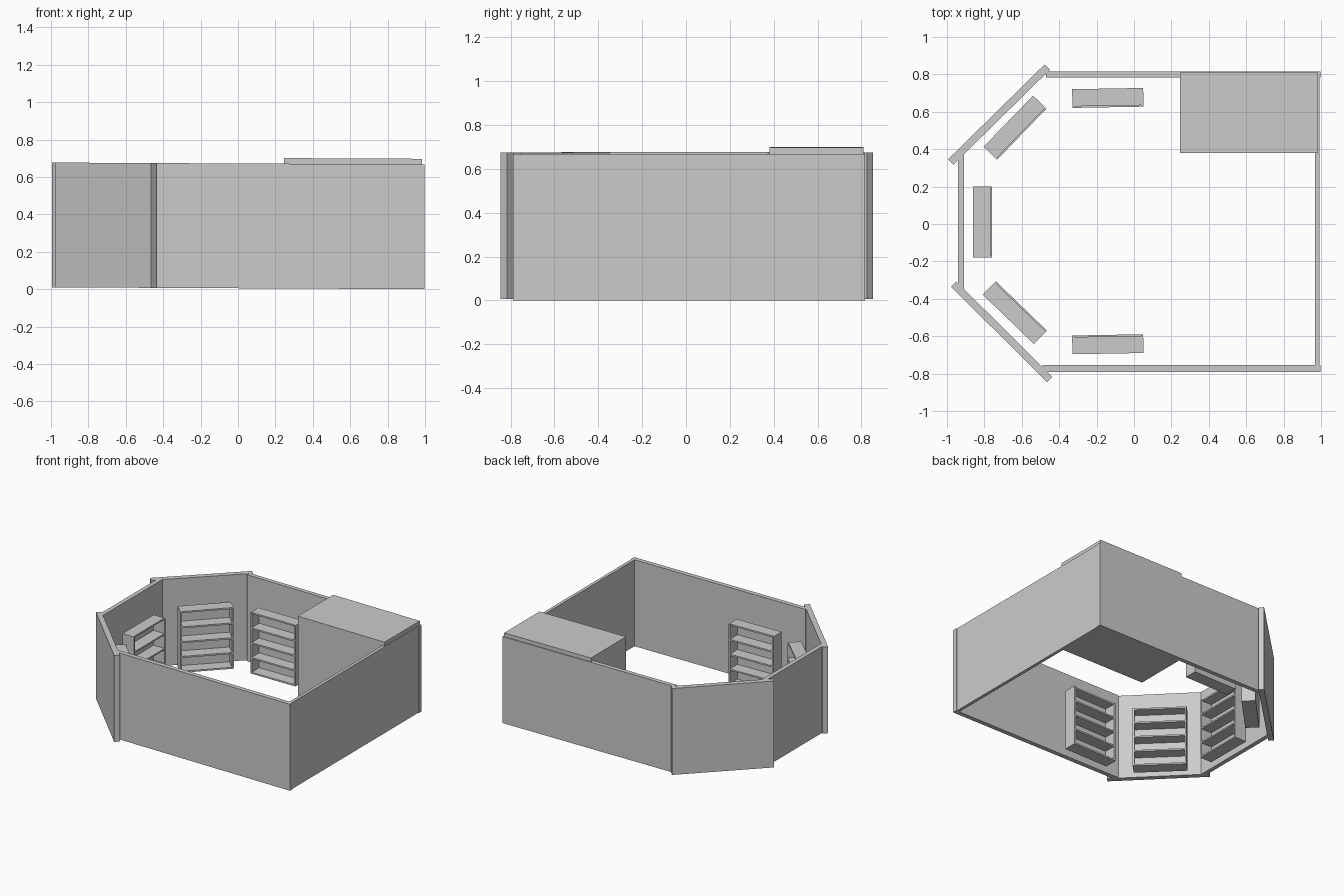
import bpy, bmesh, math
from mathutils import Matrix, Vector

if "Cube" in bpy.data.objects:
    bpy.data.objects.remove(bpy.data.objects["Cube"])

grey = bpy.data.materials.new("plain grey")
grey.diffuse_color = (0.6, 0.6, 0.6, 1)
grey.use_nodes = True
grey.node_tree.nodes["Principled BSDF"].inputs["Base Color"].default_value = grey.diffuse_color


def make(name, boxes, matrix=Matrix()):
    """One object from (min corner, max corner) boxes, placed by a matrix."""
    bm = bmesh.new()
    for lo, hi in boxes:
        lo, hi = Vector(lo), Vector(hi)
        m = Matrix.Translation((lo + hi) / 2) @ Matrix.Diagonal((*(hi - lo), 1))
        bmesh.ops.create_cube(bm, size=1, matrix=matrix @ m)
    # the whole floor plan leans very slightly down towards +x
    for v in bm.verts:
        v.co.z += 0.005 * (1 - v.co.x)
    me = bpy.data.meshes.new(name)
    bm.to_mesh(me)
    bm.free()
    me.materials.append(grey)
    ob = bpy.data.objects.new(name, me)
    bpy.context.collection.objects.link(ob)
    return ob


def place(x, y, degrees):
    return Matrix.Translation((x, y, 0)) @ Matrix.Rotation(math.radians(degrees), 4, 'Z')


# Straight walls
H = 0.667
make("back_wall", [((-0.47, 0.783, 0), (0.997, 0.816, H))])
make("front_wall", [((-0.49, -0.79, 0), (0.997, -0.755, H))])
make("right_wall", [((0.968, -0.785, 0), (0.992, 0.81, H))])
make("left_wall", [((-0.941, -0.355, 0), (-0.908, 0.377, H))])

# Diagonal corner walls
for name, x, y, a in (("back_left_wall", -0.722, 0.585, 44.5),
                      ("front_left_wall", -0.708, -0.576, -44.8)):
    make(name, [((-0.362, -0.02, 0), (0.362, 0.02, H))], place(x, y, a))

# Closed room block in the back right corner
make("corner_block", [((0.245, 0.38, 0), (0.985, 0.81, 0.697))])

# Bookcases: sides, back panel and five boards, open towards local -y
W, D, T, Z0, Z1 = 0.19, 0.05, 0.012, 0.006, 0.475
parts = [((-W, -D, Z0), (-W + T, D, Z1)),
         ((W - T, -D, Z0), (W, D, Z1)),
         ((-W + T, D - 0.008, Z0), (W - T, D, Z1))]
for i in range(5):
    z = Z0 + i * (Z1 - Z0 - T) / 4
    front = -D + (0.008 if i == 4 else 0)
    parts.append(((-W + T, front, z), (W - T, D - 0.008, z + T)))

for name, x, y, a in (("back_bookcase", -0.14, 0.674, 1),
                      ("back_left_bookcase", -0.636, 0.515, 46),
                      ("left_bookcase", -0.81, 0.01, 90),
                      ("front_left_bookcase", -0.637, -0.474, 136),
                      ("front_bookcase", -0.14, -0.643, 181)):
    make(name, parts, place(x, y, a))
